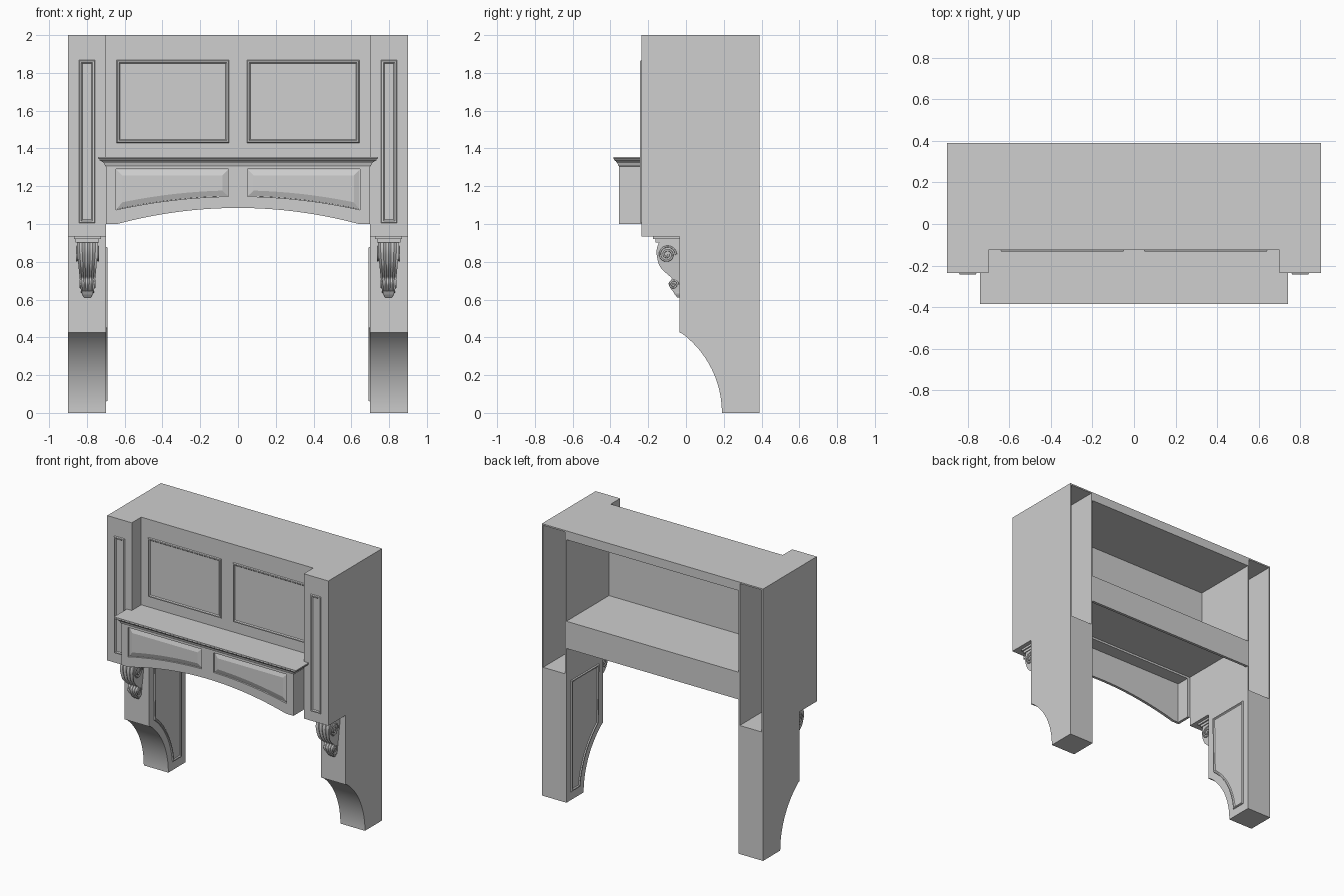
import bpy, bmesh, math
from mathutils import Vector

cube = bpy.data.objects.get("Cube")
if cube:
    bpy.data.objects.remove(cube, do_unlink=True)

GREY = (0.62, 0.62, 0.62, 1)
paint = bpy.data.materials.new("plain_grey")
paint.use_nodes = True
paint.diffuse_color = GREY
paint.node_tree.nodes["Principled BSDF"].inputs["Base Color"].default_value = GREY


def finish(name, bm, smooth=False):
    bmesh.ops.recalc_face_normals(bm, faces=bm.faces)
    me = bpy.data.meshes.new(name)
    bm.to_mesh(me)
    bm.free()
    ob = bpy.data.objects.new(name, me)
    bpy.context.collection.objects.link(ob)
    me.materials.append(paint)
    if smooth:
        bpy.ops.object.select_all(action="DESELECT")
        ob.select_set(True)
        bpy.context.view_layer.objects.active = ob
        bpy.ops.object.shade_smooth_by_angle(angle=math.radians(35))
    return ob


def loft(name, rings, smooth=False):
    """Closed solid through rings of equal point count."""
    bm = bmesh.new()
    rows = [[bm.verts.new(p) for p in ring] for ring in rings]
    n = len(rows[0])
    for a, b in zip(rows, rows[1:]):
        for i in range(n):
            j = (i + 1) % n
            bm.faces.new((a[i], a[j], b[j], b[i]))
    bm.faces.new(rows[0])
    bm.faces.new(rows[-1])
    return finish(name, bm, smooth)


def rect(x0, x1, y0, y1, z):
    return [(x0, y0, z), (x1, y0, z), (x1, y1, z), (x0, y1, z)]


def box(name, x0, x1, y0, y1, z0, z1):
    return loft(name, [rect(x0, x1, y0, y1, z0), rect(x0, x1, y0, y1, z1)])


def inset(pts, d):
    """Offset a counter-clockwise outline inward with mitred corners."""
    out = []
    for i, p in enumerate(pts):
        a, p, b = Vector(pts[i - 1]), Vector(p), Vector(pts[(i + 1) % len(pts)])
        e, f = (p - a).normalized(), (b - p).normalized()
        m, n = Vector((-e.y, e.x)), Vector((-f.y, f.x))
        out.append(p + (m + n) * (d / (1 + m.dot(n))))
    return out


def panel(name, outline, steps, place, smooth=False):
    """Moulded panel: steps are (inset, height), place maps them to space."""
    return loft(name, [[place(u, v, h) for u, v in inset(outline, d)]
                       for d, h in steps], smooth)


def cut(ob, cutters):
    for c in cutters:
        mod = ob.modifiers.new("cut", "BOOLEAN")
        mod.operation, mod.object, mod.solver = "DIFFERENCE", c, "EXACT"
    graph = bpy.context.evaluated_depsgraph_get()
    ob_mesh = bpy.data.meshes.new_from_object(ob.evaluated_get(graph))
    ob.modifiers.clear()
    ob.data = ob_mesh
    for c in cutters:
        bpy.data.objects.remove(c, do_unlink=True)


def block(x0, x1, z0, z1):
    return [(x0, z0), (x1, z0), (x1, z1), (x0, z1)]


def smooth_path(pts, n=5):
    """Catmull-Rom samples through the points."""
    p = [Vector(q) for q in [pts[0]] + pts + [pts[-1]]]
    out = []
    for a, b, c, d in zip(p, p[1:], p[2:], p[3:]):
        for k in range(n):
            t = k / n
            out.append(0.5 * (2 * b + (c - a) * t + (2 * a - 5 * b + 4 * c - d) * t * t
                              + (3 * b - a - 3 * c + d) * t ** 3))
    return out + [p[-1]]


BACK, COL, UPPER, MANTEL = 0.39, -0.235, -0.125, -0.355
MOULD = [(0, -0.004), (0, 0), (0.004, 0.008), (0.012, 0.008), (0.018, 0.001)]
RAISED = [(0, -0.004), (0.004, 0.001), (0.032, 0.011)]


# Open-backed upper columns
def column(name, s):
    ob = box(name, s * 0.7, s * 0.9, COL, BACK, 0.935, 2)
    bm = bmesh.new()
    bm.from_mesh(ob.data)
    rear = max(bm.faces, key=lambda f: f.calc_center_median().y)
    bmesh.ops.inset_region(bm, faces=[rear], thickness=0.015)
    hole = bmesh.ops.extrude_discrete_faces(bm, faces=[rear])["faces"][0]
    bmesh.ops.translate(bm, verts=hole.verts, vec=(0, COL + 0.015 - BACK, 0))
    bm.to_mesh(ob.data)
    bm.free()


# Carved bracket: ribbed scroll body, stepped cap, side volutes, drop
def corbel(side, cx):
    front = smooth_path([(-0.14, 0.91), (-0.154, 0.87), (-0.154, 0.83), (-0.138, 0.775),
                         (-0.1, 0.735), (-0.075, 0.712), (-0.092, 0.685),
                         (-0.075, 0.65), (-0.05, 0.635)])
    rings = []
    for y, z in front:
        w = 0.034 + 0.022 * min(1, max(0, (z - 0.64) / 0.22))
        ring = [(cx + w * u / 12, y + 0.006 * (1 - math.cos(u * math.pi / 3)), z)
                for u in range(-12, 13)]
        rings.append(ring + [(cx + w, -0.035, z), (cx - w, -0.035, z)])
    loft(side + "_corbel_body", rings, True)
    box(side + "_corbel_cap", cx - 0.072, cx + 0.072, -0.175, -0.035, 0.92, 0.935)
    box(side + "_corbel_neck", cx - 0.062, cx + 0.062, -0.162, -0.035, 0.902, 0.92)
    loft(side + "_corbel_drop", [rect(cx - w, cx + w, y, -0.035, z) for w, y, z in
                                 [(0.018, -0.045, 0.61), (0.028, -0.06, 0.628), (0.032, -0.07, 0.645)]])
    cu = bpy.data.curves.new(side + "_corbel_volutes", "CURVE")
    cu.dimensions, cu.bevel_depth, cu.bevel_resolution = "3D", 0.005, 2
    for y, z, r, w in [(-0.1, 0.838, 0.048, 0.056), (-0.066, 0.68, 0.024, 0.038)]:
        for e in (-1, 1):
            sp = cu.splines.new("POLY")
            sp.points.add(32)
            for k, p in enumerate(sp.points):
                a, q = k * 0.4, r * (1 - k / 38)
                p.co = (cx + e * w, y + q * math.cos(a), z + q * math.sin(a), 1)
    cu.materials.append(paint)
    bpy.context.collection.objects.link(bpy.data.objects.new(cu.name, cu))


# Leg side profile with a concave foot
R, CY = 0.525, -0.335
heel = [(CY + math.sqrt(R * R - z * z), z) for z in [0.42 * k / 20 for k in range(21)]]
leg_outline = [(BACK, 0), (BACK, 0.935), (-0.035, 0.935), (-0.035, 0.425)] + heel[::-1]
inner_outline = [(0.34, 0.06), (0.34, 0.88), (0.015, 0.88)] + [
    (CY + math.sqrt(0.575 ** 2 - z * z), z) for z in [0.45 - 0.39 * k / 14 for k in range(15)]]

# Arched mantel front
arch = [(x, 1.085 - 0.2075 * x * x) for x in [-0.64 + 0.04 * k for k in range(33)]]
mantel_outline = [(-0.7, 1)] + arch + [(0.7, 1), (0.7, 1.31), (-0.7, 1.31)]
mantel = loft("mantel_front", [[(x, y, z) for x, z in mantel_outline]
                               for y in (MANTEL, MANTEL + 0.02)])
low_outline = [(x, 1.146 - 0.17 * x * x) for x in [0.05 + 0.595 * k / 14 for k in range(15)]]
low_outline += [(0.645, 1.29), (0.05, 1.29)]
recesses = []

for side, s in (("left", 1), ("right", -1)):
    column(side + "_column", s)
    loft(side + "_leg", [[(s * x, y, z) for y, z in leg_outline] for x in (0.7, 0.9)], True)
    panel(side + "_leg_panel", inner_outline, MOULD,
          lambda u, v, h: (s * (0.7 - h), u, v), True)
    panel(side + "_column_panel", block(0.757, 0.842, 1.005, 1.867), MOULD,
          lambda u, v, h: (s * u, COL - h, v))
    panel(side + "_upper_panel", block(0.047, 0.643, 1.43, 1.867), MOULD,
          lambda u, v, h: (s * u, UPPER - h, v))
    recesses.append(panel("recess", low_outline, [(0, -0.05), (0, 0.012)],
                          lambda u, v, h: (s * u, MANTEL + h, v)))
    panel(side + "_mantel_panel", low_outline, RAISED,
          lambda u, v, h: (s * u, MANTEL + 0.012 - h, v))
    box(side + "_mantel_side", s * 0.68, s * 0.7, MANTEL + 0.02, COL, 1, 1.31)
    corbel(side, s * 0.797)

cut(mantel, recesses)

# Cornice with a stepped cove that returns at both ends
cove = [(0, 1.305), (0.006, 1.312), (0.01, 1.322), (0.022, 1.332),
        (0.034, 1.338), (0.034, 1.343), (0.04, 1.346), (0.04, 1.355)]
loft("cornice", [rect(-0.7 - d, 0.7 + d, MANTEL - d * 0.75, COL, z) for d, z in cove])
box("mantel_ledge", -0.7, 0.7, COL, UPPER, 1.32, 1.355)

# Centre carcass
box("inner_shelf", -0.7, 0.7, UPPER, BACK, 1.32, 1.335)
box("back_rail", -0.7, 0.7, 0.37, BACK, 1.135, 1.32)
box("upper_front", -0.7, 0.7, UPPER, UPPER + 0.02, 1.335, 1.935)
box("top_board", -0.7, 0.7, UPPER, BACK, 1.935, 2)
